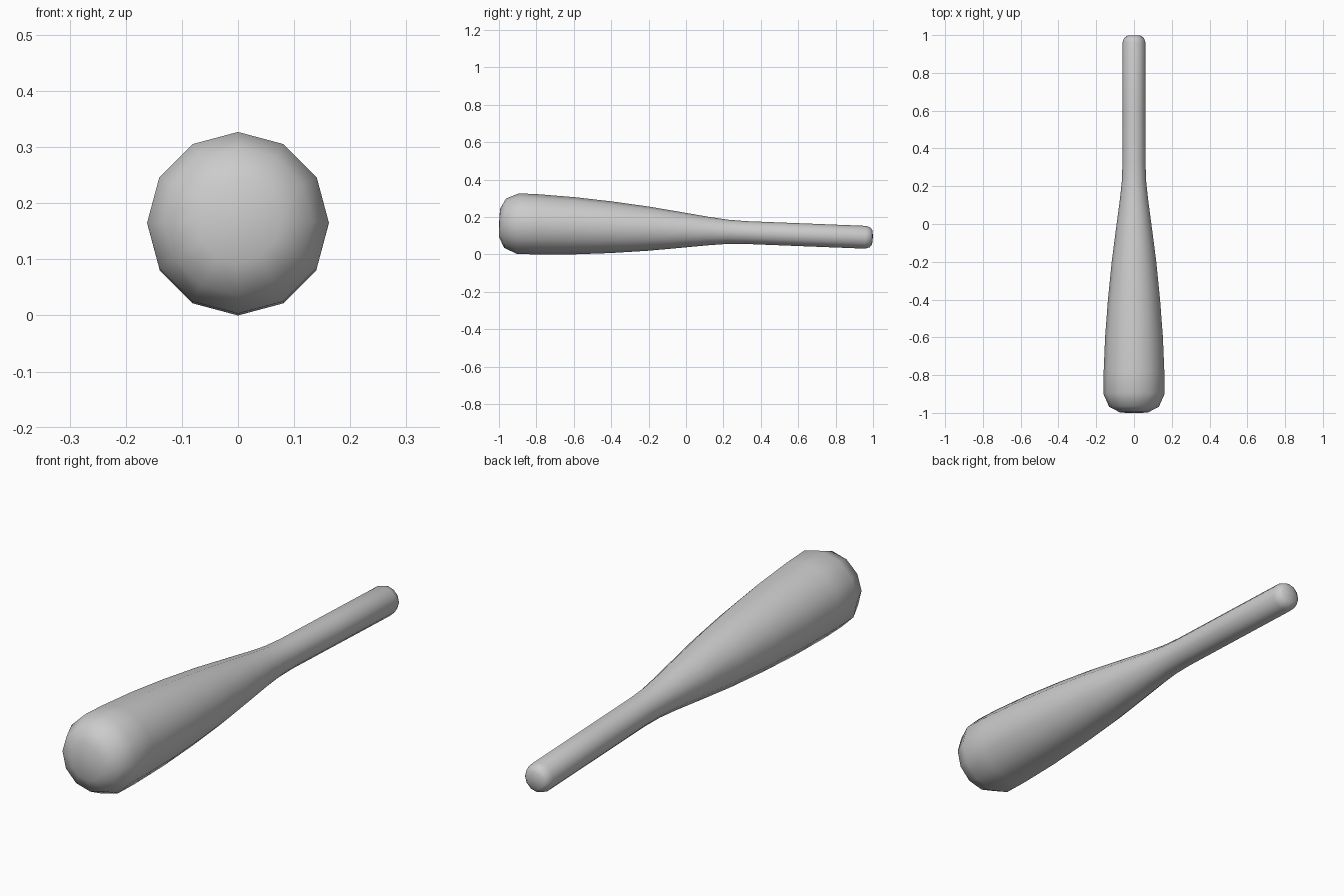
import bpy, bmesh, math
from mathutils import Matrix, Vector

cube = bpy.data.objects.get("Cube")
if cube:
    bpy.data.objects.remove(cube, do_unlink=True)

# One plain grey
grey = bpy.data.materials.new("plain_grey")
grey.use_nodes = True
color = (0.6, 0.6, 0.6, 1)
grey.diffuse_color = color
grey.node_tree.nodes["Principled BSDF"].inputs["Base Color"].default_value = color

# Profile of the club: position along its axis, radius
SIDES = 12
profile = [(-0.998, 0.075), (-0.968, 0.132), (-0.9, 0.162), (-0.79, 0.161),
           (-0.6, 0.153), (-0.4, 0.138), (-0.2, 0.118), (0, 0.092),
           (0.12, 0.076), (0.22, 0.065), (0.32, 0.061), (0.6, 0.061),
           (0.96, 0.061), (0.985, 0.053), (0.997, 0.037)]

# Lathe the rings about the y axis and close both ends
bm = bmesh.new()
rings = []
for y, r in profile:
    angles = [2 * math.pi * i / SIDES for i in range(SIDES)]
    rings.append([bm.verts.new((r * math.cos(a), y, r * math.sin(a))) for a in angles])
for a, b in zip(rings, rings[1:]):
    for i in range(SIDES):
        j = (i + 1) % SIDES
        bm.faces.new((a[i], a[j], b[j], b[i]))
for ring, tip in ((rings[0], -1), (rings[-1], 1)):
    centre = bm.verts.new((0, tip, 0))
    for i in range(SIDES):
        bm.faces.new((ring[i], ring[(i + 1) % SIDES], centre))
bmesh.ops.recalc_face_normals(bm, faces=bm.faces)

# Lay it on the ground so the thin handle dips towards the back
bm.transform(Matrix.Rotation(-0.0393, 4, 'X'))
low = min(v.co.z for v in bm.verts)
bmesh.ops.translate(bm, verts=bm.verts, vec=Vector((0, 0, -low)))
for f in bm.faces:
    f.smooth = True

mesh = bpy.data.meshes.new("club")
bm.to_mesh(mesh)
bm.free()
mesh.materials.append(grey)
club = bpy.data.objects.new("club", mesh)
bpy.context.collection.objects.link(club)
